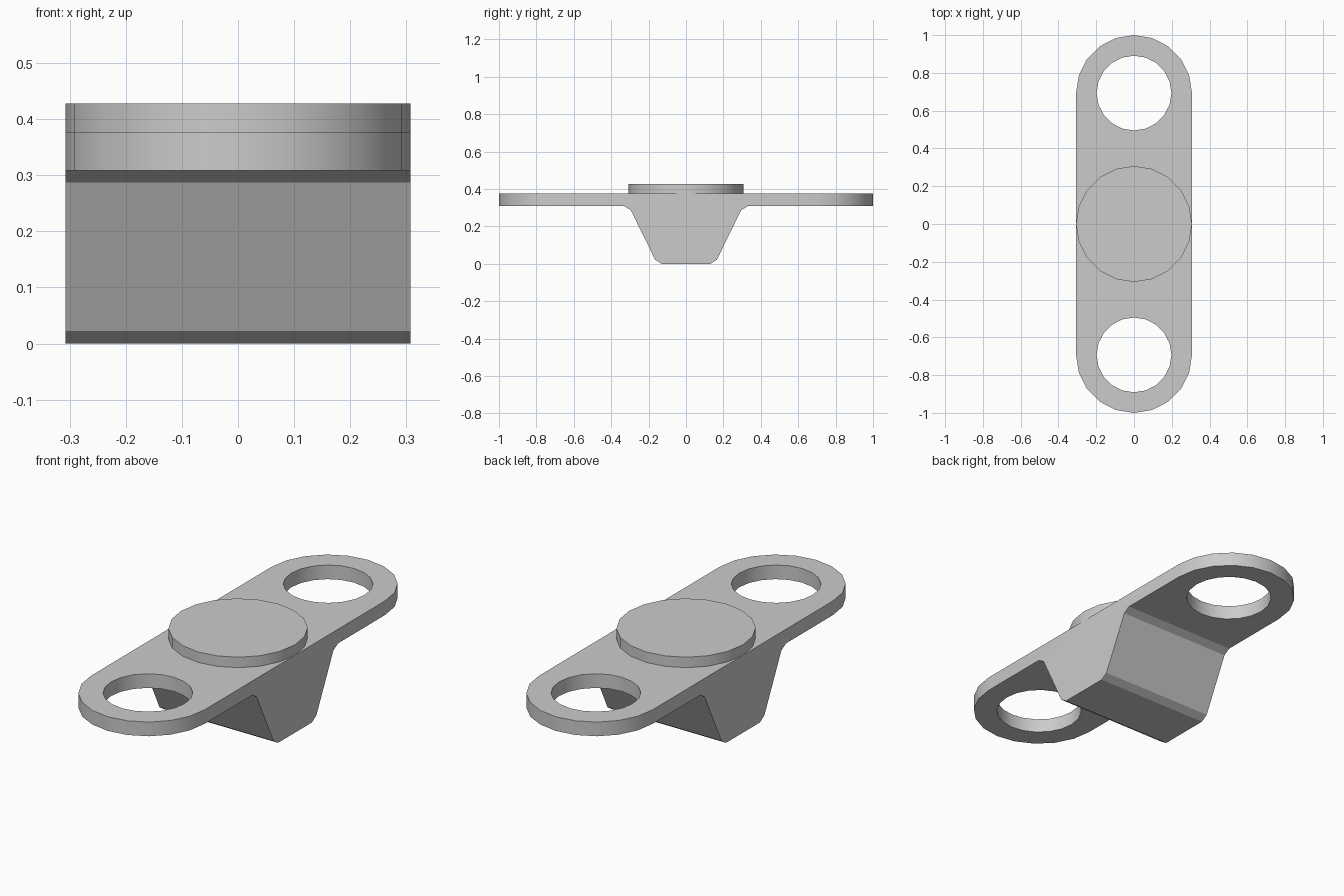
import bpy, bmesh
from math import cos, sin, pi, radians
from mathutils import Vector

cube = bpy.data.objects.get("Cube")
if cube:
    bpy.data.objects.remove(cube, do_unlink=True)

RADIUS, HOLE_RADIUS, HOLE_Y = 0.307, 0.198, 0.693
PLATE_TOP, DISC_TOP = 0.377, 0.428
SIDES = 20

grey = bpy.data.materials.new("light grey")
grey.use_nodes = True
grey.diffuse_color = (0.6, 0.6, 0.6, 1)
grey.node_tree.nodes["Principled BSDF"].inputs["Base Color"].default_value = (0.6, 0.6, 0.6, 1)


def prism(name, points, offset):
    """Extrude a closed outline along an offset into a solid."""
    bm = bmesh.new()
    base = bm.faces.new([bm.verts.new(p) for p in points])
    grown = bmesh.ops.extrude_face_region(bm, geom=[base], use_keep_orig=True)
    verts = [v for v in grown["geom"] if isinstance(v, bmesh.types.BMVert)]
    bmesh.ops.translate(bm, verts=verts, vec=Vector(offset))
    bmesh.ops.recalc_face_normals(bm, faces=bm.faces)
    mesh = bpy.data.meshes.new(name)
    bm.to_mesh(mesh)
    bm.free()
    mesh.materials.append(grey)
    obj = bpy.data.objects.new(name, mesh)
    bpy.context.collection.objects.link(obj)
    return obj


def arc(radius, y, z, first=0, last=SIDES - 1):
    steps = [2 * pi * i / SIDES for i in range(first, last + 1)]
    return [(radius * cos(a), y + radius * sin(a), z) for a in steps]


def activate(obj):
    bpy.ops.object.select_all(action="DESELECT")
    obj.select_set(True)
    bpy.context.view_layer.objects.active = obj


def cut(obj, cutter, operation):
    mod = obj.modifiers.new("cut", "BOOLEAN")
    mod.operation, mod.object, mod.solver = operation, cutter, "EXACT"
    activate(obj)
    bpy.ops.object.modifier_apply(modifier=mod.name)
    bpy.data.objects.remove(cutter, do_unlink=True)


# Plate and tapered wedge share one side profile, mirrored front to back
half = [(0.13, 0), (0.165, 0.022), (0.295, 0.287), (0.33, 0.308), (1.2, 0.308), (1.2, PLATE_TOP)]
profile = half + [(-y, z) for y, z in reversed(half)]
body = prism("plate_with_wedge", [(-0.5, y, z) for y, z in profile], (1, 0, 0))

# Rounded plan outline trims the body
outline = arc(RADIUS, HOLE_Y, -1, 0, SIDES // 2) + arc(RADIUS, -HOLE_Y, -1, SIDES // 2, SIDES)
cut(body, prism("outline_cutter", outline, (0, 0, 3)), "INTERSECT")

# Round hole at each end
for y in (HOLE_Y, -HOLE_Y):
    cut(body, prism("hole_cutter", arc(HOLE_RADIUS, y, -1), (0, 0, 3)), "DIFFERENCE")

# Raised disc in the middle
disc = prism("raised_disc", arc(RADIUS, 0, PLATE_TOP), (0, 0, DISC_TOP - PLATE_TOP))

for part in (body, disc):
    activate(part)
    bpy.ops.object.shade_smooth_by_angle(angle=radians(25))
